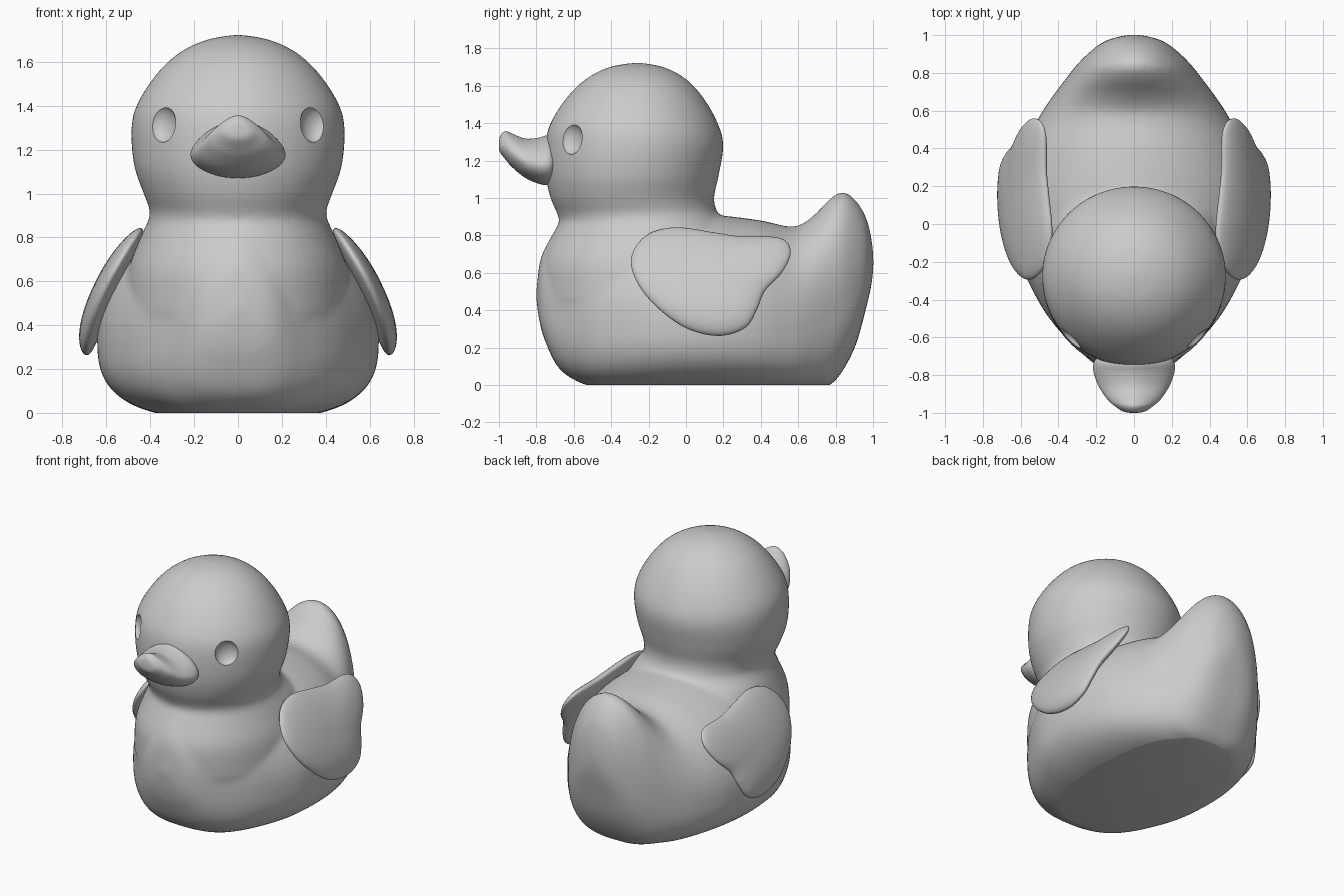
import bpy, bmesh, math
from mathutils import Vector

if "Cube" in bpy.data.objects:
    bpy.data.objects.remove(bpy.data.objects["Cube"])


def spline(pts, n, closed=False):
    """Catmull-Rom resampling: n steps between neighbouring rows."""
    m = len(pts)
    out = []
    for i in range(m if closed else m - 1):
        if closed:
            q = [pts[(i + k) % m] for k in (-1, 0, 1, 2)]
        else:
            q = [pts[min(max(i + k, 0), m - 1)] for k in (-1, 0, 1, 2)]
        for s in range(n):
            t = s / n
            out.append([0.5 * (2 * b + (c - a) * t + (2 * a - 5 * b + 4 * c - d) * t * t
                               + (3 * b - a - 3 * c + d) * t ** 3)
                        for a, b, c, d in zip(*q)])
    if not closed:
        out.append(list(pts[-1]))
    return out


def loft(bm, rings):
    """Skin closed rings of points and cap both ends."""
    rows = [[bm.verts.new(p) for p in r] for r in rings]
    n = len(rows[0])
    for a, b in zip(rows, rows[1:]):
        for i in range(n):
            j = (i + 1) % n
            bm.faces.new((a[i], a[j], b[j], b[i]))
    bm.faces.new(rows[0][::-1])
    bm.faces.new(rows[-1])


def upright_ring(row, wide, up, low, n=56):
    """Egg-like section across y: row = (y, top, bottom, half width)."""
    y, top, bot, hw = row
    zw = bot + wide * (top - bot)
    ring = []
    for i in range(n):
        a = 2 * math.pi * i / n
        c, s = math.cos(a), math.sin(a)
        e = 2 / (up if s > 0 else low)
        h = top - zw if s > 0 else zw - bot
        ring.append((hw * math.copysign(abs(c) ** e, c), y,
                     zw + h * math.copysign(abs(s) ** e, s)))
    return ring


def level_ring(row, n=56):
    """Elliptical section across z: row = (z, front y, back y, half width)."""
    z, f, b, hw = row
    return [(hw * math.cos(2 * math.pi * i / n),
             (f + b) / 2 + (b - f) / 2 * math.sin(2 * math.pi * i / n), z) for i in range(n)]


def finish(name, bm):
    bmesh.ops.recalc_face_normals(bm, faces=bm.faces[:])
    me = bpy.data.meshes.new(name)
    bm.to_mesh(me)
    bm.free()
    ob = bpy.data.objects.new(name, me)
    bpy.context.collection.objects.link(ob)
    activate(ob)
    return ob


def activate(ob):
    bpy.ops.object.select_all(action='DESELECT')
    ob.select_set(True)
    bpy.context.view_layer.objects.active = ob


# Body with raised tail, and neck with head
body_rows = [(-.80, .50, .46, .02), (-.785, .64, .35, .12), (-.755, .73, .24, .19),
             (-.68, .84, .09, .28), (-.56, .86, .01, .40), (-.42, .88, -.02, .50),
             (-.2, .9, -.03, .605), (0, .91, -.03, .64), (.2, .905, -.03, .635),
             (.4, .88, -.03, .585), (.57, .847, -.03, .50), (.67, .895, -.02, .435),
             (.77, .995, 0, .36), (.84, 1.033, .08, .305), (.91, .985, .22, .235),
             (.965, .89, .42, .16), (.992, .78, .54, .08), (1.002, .69, .63, .02)]
head_rows = [(.45, -.78, .45, .52), (.65, -.775, .40, .50), (.8, -.715, .32, .445),
             (.87, -.68, .22, .412), (.92, -.69, .17, .402), (1.0, -.725, .15, .43),
             (1.12, -.75, .175, .472), (1.28, -.752, .2, .487), (1.4, -.725, .17, .463),
             (1.54, -.635, .09, .375), (1.64, -.53, -.005, .27), (1.70, -.41, -.12, .145),
             (1.723, -.28, -.24, .02)]
bm = bmesh.new()
loft(bm, [upright_ring(r, .4, 2.0, 2.9) for r in spline(body_rows, 4)])
loft(bm, [level_ring(r) for r in spline(head_rows, 4)])
body = finish("body", bm)
mod = body.modifiers.new("blend", 'REMESH')
mod.mode = 'VOXEL'
mod.voxel_size = .017
bpy.ops.object.modifier_apply(modifier="blend")
mod = body.modifiers.new("soften", 'SMOOTH')
mod.factor, mod.iterations = .5, 8
bpy.ops.object.modifier_apply(modifier="soften")

# Flat underside
bm = bmesh.new()
bm.from_mesh(body.data)
bmesh.ops.bisect_plane(bm, geom=bm.verts[:] + bm.edges[:] + bm.faces[:], dist=1e-5,
                       plane_co=(0, 0, 0), plane_no=(0, 0, 1), clear_inner=True)
bmesh.ops.holes_fill(bm, edges=[e for e in bm.edges if e.is_boundary], sides=0)
bmesh.ops.recalc_face_normals(bm, faces=bm.faces[:])
bm.to_mesh(body.data)
bm.free()

# Eye sockets, dished into the head
for side in (-1, 1):
    bpy.ops.mesh.primitive_uv_sphere_add(segments=40, ring_count=24, radius=1,
                                         location=(side * .345, -.615, 1.318),
                                         rotation=(0, 0, side * math.radians(45)))
    cutter = bpy.context.object
    cutter.name = "eye_cutter"
    cutter.hide_render = True
    cutter.scale = (.075, .05, .085)
    activate(body)
    mod = body.modifiers.new("eye", 'BOOLEAN')
    mod.operation, mod.solver, mod.object = 'DIFFERENCE', 'EXACT', cutter
    bpy.ops.object.modifier_apply(modifier="eye")
    bpy.data.objects.remove(cutter)
bpy.ops.object.shade_smooth_by_angle(angle=math.radians(35))

# Beak with upturned tip
beak_rows = [(-1.0, 1.30, 1.26, .02), (-.992, 1.335, 1.24, .06), (-.965, 1.357, 1.205, .10),
             (-.93, 1.345, 1.165, .14), (-.86, 1.318, 1.108, .187), (-.79, 1.322, 1.077, .213),
             (-.745, 1.335, 1.07, .216), (-.72, 1.325, 1.08, .205), (-.69, 1.29, 1.11, .17)]
bm = bmesh.new()
loft(bm, [upright_ring(r, .42, 1.6, 2.0, 48) for r in spline(beak_rows, 5)])
finish("beak", bm)
bpy.ops.object.shade_smooth_by_angle(angle=math.radians(50))

# Wings: a pillowed outline bent around the flank, mirrored
outline = [(-.295, .66), (-.22, .795), (-.06, .843), (.155, .815), (.29, .795), (.5, .787),
           (.56, .715), (.515, .605), (.42, .5), (.38, .405), (.315, .305), (.165, .263),
           (-.03, .32), (-.22, .485)]
edge = spline(outline, 6, True)
centre = Vector((.1, .58))
rings = []
STEPS = 24
for k in range(1, STEPS):
    a = math.pi * k / STEPS
    s = math.sin(a) ** .8
    ring = []
    for p in edge:
        y, z = centre + (Vector(p) - centre) * s
        mid = .69 - .245 * (max(z - .263, 0) / .58) ** 1.6
        ring.append((mid - .062 * math.cos(a), y, z))
    rings.append(ring)
bm = bmesh.new()
loft(bm, rings)
wings = finish("wings", bm)
wings.modifiers.new("both_sides", 'MIRROR')
bpy.ops.object.shade_smooth_by_angle(angle=math.radians(60))
